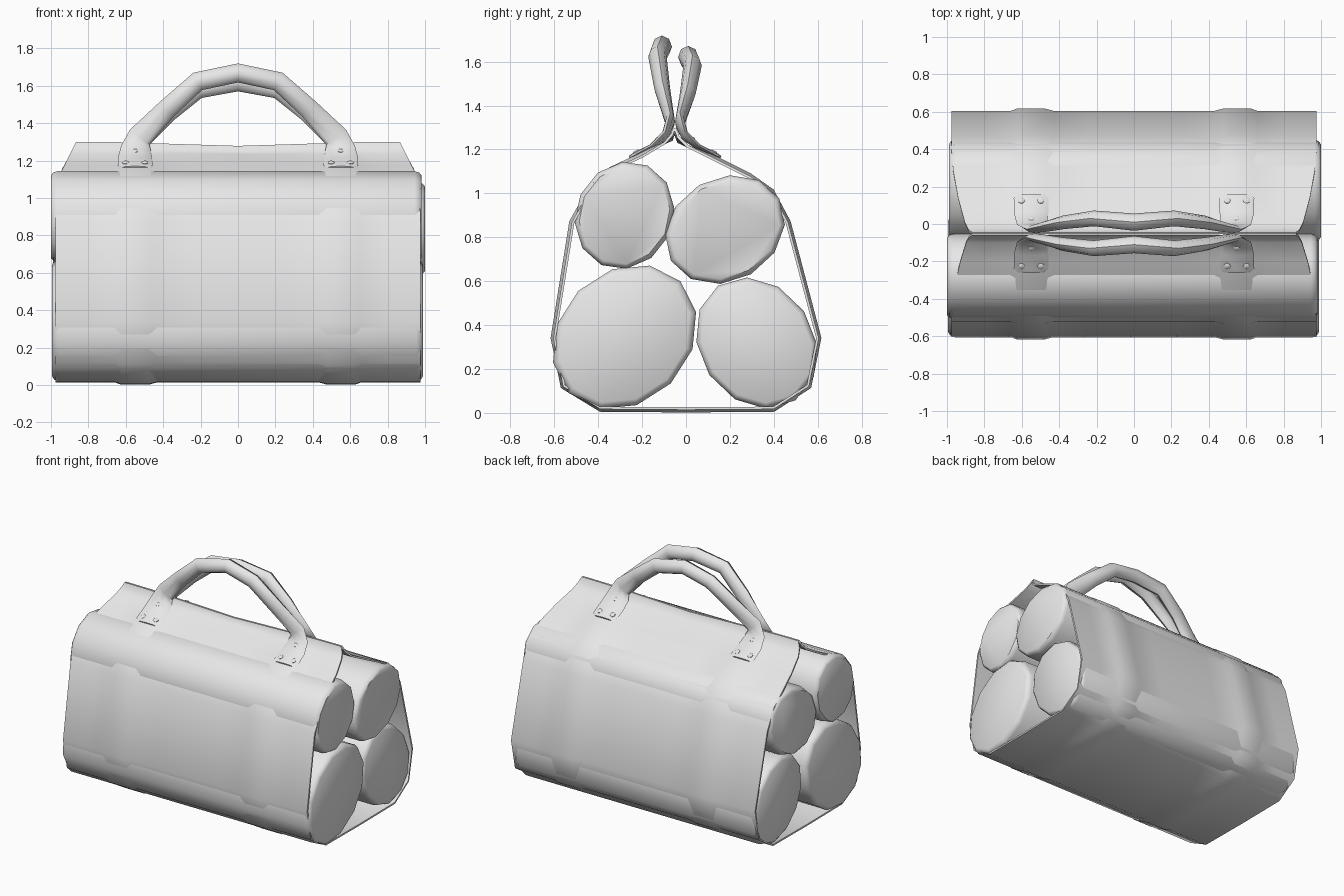
import bpy, bmesh, math
from mathutils import Vector

cube = bpy.data.objects.get("Cube")
if cube:
    bpy.data.objects.remove(cube)

grey = bpy.data.materials.new("plain grey")
grey.use_nodes = True
colour = (0.8, 0.8, 0.8, 1)
grey.diffuse_color = colour
grey.node_tree.nodes["Principled BSDF"].inputs["Base Color"].default_value = colour


def finish(name, verts, faces, angle=50, modifiers=(), recalc=True):
    """Make a mesh object, apply its modifiers and shade it smooth."""
    mesh = bpy.data.meshes.new(name)
    mesh.from_pydata(verts, [], faces)
    if recalc:
        bm = bmesh.new()
        bm.from_mesh(mesh)
        bmesh.ops.recalc_face_normals(bm, faces=bm.faces)
        bm.to_mesh(mesh)
        bm.free()
    mesh.materials.append(grey)
    obj = bpy.data.objects.new(name, mesh)
    bpy.context.collection.objects.link(obj)
    bpy.ops.object.select_all(action="DESELECT")
    obj.select_set(True)
    bpy.context.view_layer.objects.active = obj
    for kind, settings in modifiers:
        mod = obj.modifiers.new(kind.title(), kind)
        for key, value in settings.items():
            setattr(mod, key, value)
        bpy.ops.object.modifier_apply(modifier=mod.name)
    bpy.ops.object.shade_smooth_by_angle(angle=math.radians(angle))
    return obj


def loft(name, rings, **options):
    """Skin closed rings of equal length and cap both ends."""
    n = len(rings[0])
    verts = [v for ring in rings for v in ring]
    faces = [(i * n + j, i * n + (j + 1) % n, (i + 1) * n + (j + 1) % n, (i + 1) * n + j)
             for i in range(len(rings) - 1) for j in range(n)]
    faces += [tuple(range(n)), tuple(range(len(verts) - n, len(verts)))]
    return finish(name, verts, faces, **options)


def lerp_table(table, value):
    """Piecewise linear lookup."""
    for (a, fa), (b, fb) in zip(table, table[1:]):
        if value <= b:
            return fa + (fb - fa) * max(0, (value - a) / (b - a))
    return table[-1][1]


# Sling bag: wrapped profile (y, z), front lip to back lip, with raised strap bands
profile = [Vector(p) for p in (
    (-.06, 1.3), (-.07, 1.27), (-.1, 1.235), (-.2, 1.175), (-.34, 1.11), (-.42, 1.05),
    (-.52, .87), (-.605, .34), (-.56, .12), (-.39, .017), (0, .014), (.4, .017),
    (.56, .12), (.605, .34), (.465, .87), (.39, 1.01), (.29, 1.08), (.14, 1.155),
    (.01, 1.22), (-.03, 1.26), (-.045, 1.3))]
half_length = [(0, .975), (1.05, .975), (1.13, .955), (1.19, .92), (1.3, .865)]
half_x = [(0, 0), (.25, 0), (.43, 0), (.475, .012), (.625, .012), (.66, 0), (.8, 0), (1, 0)]
stations = [(-x, r) for x, r in half_x[:0:-1]] + half_x

verts = []
for x, raised in stations:
    for k, p in enumerate(profile):
        t = (profile[min(k + 1, len(profile) - 1)] - profile[max(k - 1, 0)]).normalized()
        fade = 0 if p.y > 1.2 else raised
        q = p + Vector((t.y, -t.x)) * fade
        sag = .022 * (1 - min(1, abs(x) / .7)) if p.y > 1.25 else 0
        reach = lerp_table(half_length, p.y)
        px = math.copysign(reach, x) if abs(x) == 1 else x
        verts.append((px, q.x, q.y - sag))
n = len(profile)
faces = [(i * n + j, i * n + j + 1, (i + 1) * n + j + 1, (i + 1) * n + j)
         for i in range(len(stations) - 1) for j in range(n - 1)]
finish("sling_bag", verts, faces, recalc=False,
       modifiers=[("SOLIDIFY", {"thickness": .012, "offset": -1})])


# Logs: slightly oval twelve-sided prisms with softened ends
def log(name, y, z, long, short, tilt, x0, x1):
    ca, sa = math.cos(math.radians(tilt)), math.sin(math.radians(tilt))
    rings = []
    for x, scale in ((x0, .91), (x0 + .012, .97), (x0 + .035, 1),
                     (x1 - .035, 1), (x1 - .012, .97), (x1, .91)):
        ring = []
        for k in range(12):
            a = math.tau * k / 12
            u, v = long * scale * math.cos(a), short * scale * math.sin(a)
            ring.append((x, y + u * ca - v * sa, z + u * sa + v * ca))
        rings.append(ring)
    loft(name, rings, angle=40)


log("upper_front_log", -.28, .90, .25, .222, 65, -1, .98)
log("upper_back_log", .178, .835, .285, .235, 30, -.99, 1)
log("lower_front_log", -.28, .345, .36, .298, 45, -.995, .99)
log("lower_back_log", .322, .318, .315, .26, -56, -.97, .965)

# Handles: x, y, z, half width and half depth from the patch end to the crown
half_path = [
    (.55, -.258, 1.163, .07, .008), (.55, -.24, 1.171, .093, .012),
    (.55, -.16, 1.21, .092, .013), (.545, -.095, 1.262, .082, .018),
    (.525, -.072, 1.325, .066, .022), (.38, -.108, 1.475, .054, .036),
    (.215, -.13, 1.623, .052, .042), (0, -.11, 1.668, .051, .046)]


def handle(name, back):
    path = []
    for x, y, z, w, d in half_path + [(-p[0],) + p[1:] for p in half_path[-2::-1]]:
        if back:
            y = -.1 - y
            z = z if z < 1.33 else 1.33 + (z - 1.33) * .86
        path.append((Vector((x, y, z)), w, d))
    outward = Vector((0, 1 if back else -1, 0))
    rings = []
    for k, (p, w, d) in enumerate(path):
        t = (path[min(k + 1, len(path) - 1)][0] - path[max(k - 1, 0)][0]).normalized()
        normal = (outward - t * outward.dot(t)).normalized()
        side = t.cross(normal)
        ring = []
        for a in range(8):
            c, s = math.cos(math.tau * a / 8), math.sin(math.tau * a / 8)
            ring.append(p + side * w * c + normal * d * s)
        rings.append(ring)
    loft(name, rings)


# Rivets: low domes set on the handle patches
def rivet(name, x, y, z, facing):
    axis = Vector((0, facing * .45, .89))
    across = Vector((1, 0, 0))
    other = axis.cross(across)
    rings = []
    for height, radius in ((-.01, .018), (.004, .018), (.009, .01)):
        rings.append([Vector((x, y, z)) + axis * height
                      + (across * math.cos(a) + other * math.sin(a)) * radius
                      for a in (math.tau * k / 10 for k in range(10))])
    loft(name, rings)


for end, back in (("front", False), ("back", True)):
    handle(end + "_handle", back)
    for side, sign in (("left", 1), ("right", -1)):
        for label, dx, y, z in (("outer", .052, -.225, 1.187), ("inner", -.052, -.225, 1.187),
                                ("upper", 0, -.125, 1.25)):
            rivet(f"{end}_{side}_{label}_rivet", sign * (.55 + dx),
                  -.1 - y if back else y, z, 1 if back else -1)
